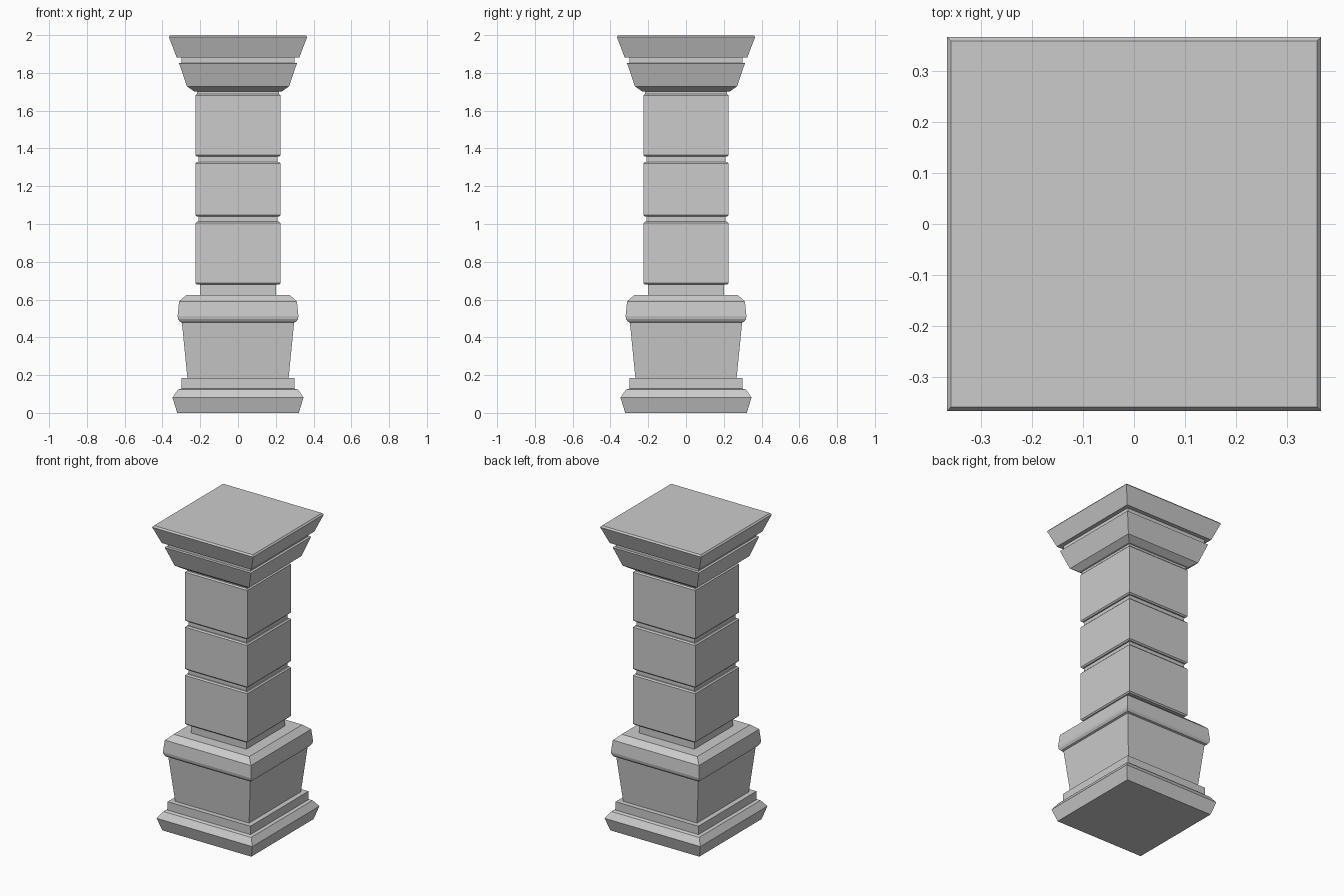
import bpy, bmesh

if "Cube" in bpy.data.objects:
    bpy.data.objects.remove(bpy.data.objects["Cube"])


def square_loft(name, profile, cap_bottom=False, cap_top=False):
    """Sweep a (half width, z) profile around a square plan."""
    bm = bmesh.new()
    rings = [[bm.verts.new((sx * w, sy * w, z))
              for sx, sy in ((-1, -1), (1, -1), (1, 1), (-1, 1))]
             for w, z in profile]
    for low, high in zip(rings, rings[1:]):
        for i in range(4):
            j = (i + 1) % 4
            bm.faces.new((low[i], low[j], high[j], high[i]))
    if cap_bottom:
        bm.faces.new(rings[0][::-1])
    if cap_top:
        bm.faces.new(rings[-1])
    mesh = bpy.data.meshes.new(name)
    bm.to_mesh(mesh)
    bm.free()
    obj = bpy.data.objects.new(name, mesh)
    bpy.context.collection.objects.link(obj)
    return obj


NECK, GROOVE, BLOCK, BEVEL = 0.2, 0.21, 0.226, 0.008

# Plinth: flared foot with a plain step on top
square_loft("plinth", [(0.322, 0), (0.347, 0.082), (0.318, 0.123), (0.295, 0.13),
                       (0.3, 0.13), (0.3, 0.185), (0.268, 0.185)], cap_bottom=True)

# Pedestal: tapered, wider at the top
square_loft("pedestal", [(0.268, 0.185), (0.297, 0.478)])

# Collar: rounded underside and chamfered top
square_loft("pedestal_collar", [(0.297, 0.478), (0.308, 0.482), (0.317, 0.496),
                                (0.32, 0.512), (0.312, 0.59), (0.274, 0.624),
                                (NECK, 0.624)])

# Neck between collar and shaft
square_loft("shaft_neck", [(NECK, 0.624), (NECK, 0.68)])

# Shaft blocks, each with bevelled edges and the recessed joint above it
blocks = [(0.68, 1.012, 1.04, NECK, GROOVE),
          (1.04, 1.328, 1.357, GROOVE, GROOVE),
          (1.357, 1.688, 1.702, GROOVE, 0.218)]
for i, (z0, z1, joint_top, w_below, w_above) in enumerate(blocks, 1):
    square_loft(f"shaft_block_{i}", [
        (w_below, z0), (BLOCK - BEVEL, z0), (BLOCK, z0 + BEVEL),
        (BLOCK, z1 - BEVEL), (BLOCK - BEVEL, z1), (w_above, z1),
        (w_above, joint_top)])

# Capital: lower flare with a recessed joint
square_loft("capital_lower", [(0.218, 1.702), (0.232, 1.702), (0.27, 1.728),
                              (0.312, 1.851), (0.298, 1.853), (0.298, 1.882)])

# Capital: upper flare and flat top
square_loft("capital_upper", [(0.298, 1.882), (0.325, 1.882), (0.366, 1.99),
                              (0.358, 2.0)], cap_top=True)
